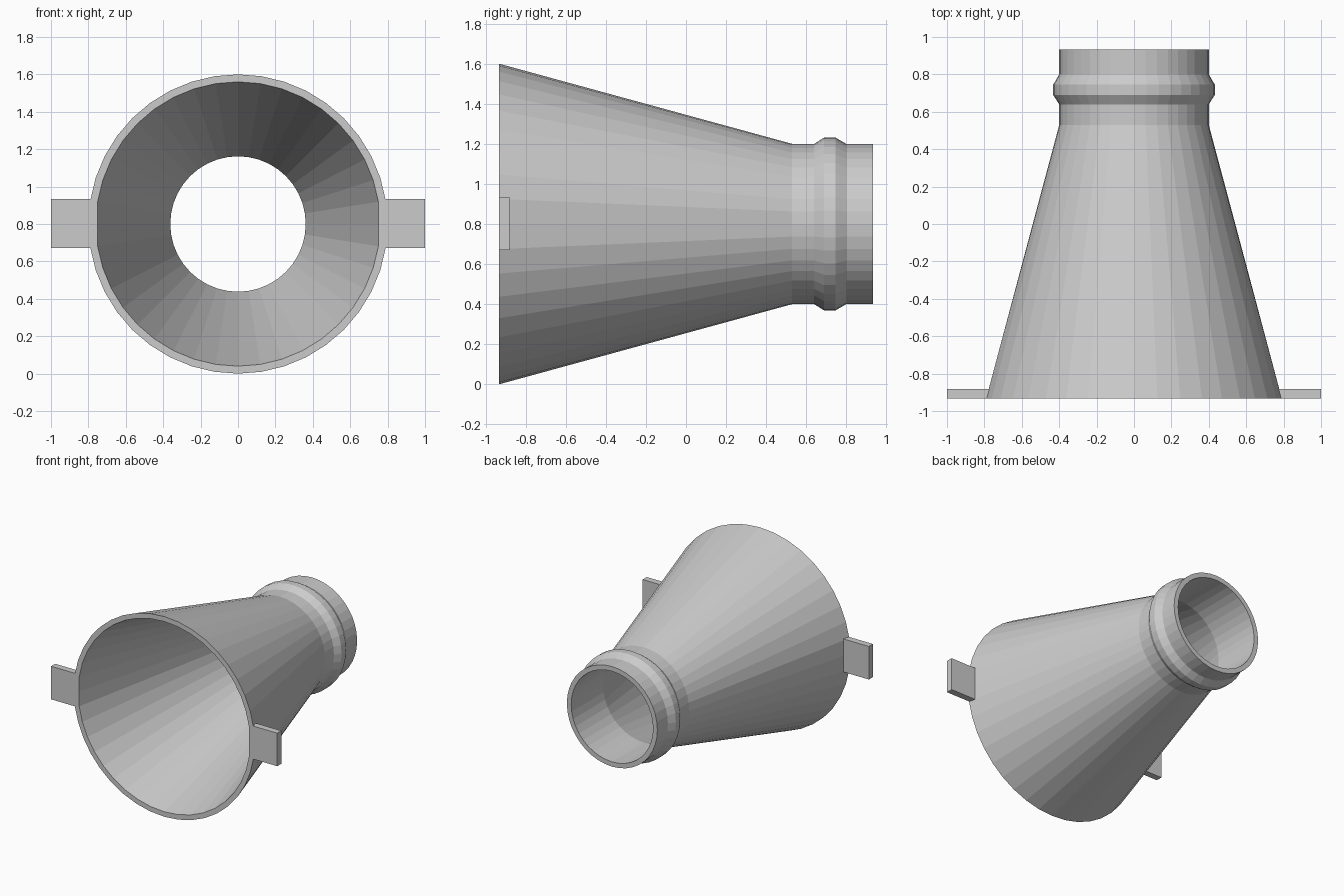
import bpy, bmesh
from math import sin, cos, pi

if "Cube" in bpy.data.objects:
    bpy.data.objects.remove(bpy.data.objects["Cube"])

SEG = 40
AXIS_Z = 0.8
FRONT = -0.933
BACK = 0.933

# closed wall profile (y, radius): outside front to back, then inside back to front
profile = [(FRONT, 0.80), (0.53, 0.40), (0.64, 0.40), (0.69, 0.432), (0.745, 0.432),
           (0.80, 0.40), (BACK, 0.40), (BACK, 0.362), (0.53, 0.362), (FRONT, 0.76)]


def finish(bm, name):
    bmesh.ops.recalc_face_normals(bm, faces=bm.faces)
    mesh = bpy.data.meshes.new(name)
    bm.to_mesh(mesh)
    bm.free()
    obj = bpy.data.objects.new(name, mesh)
    bpy.context.collection.objects.link(obj)
    return obj


# funnel wall, with the mouth flattened where the tabs attach
bm = bmesh.new()
rings = []
for y, r in profile:
    limit = r * cos(2 * pi / SEG) if y == FRONT else r
    ring = []
    for i in range(SEG):
        a = 2 * pi * i / SEG
        x = max(-limit, min(limit, r * cos(a)))
        ring.append(bm.verts.new((x, y, AXIS_Z + r * sin(a))))
    rings.append(ring)
for k, ring in enumerate(rings):
    nxt = rings[(k + 1) % len(rings)]
    for i in range(SEG):
        j = (i + 1) % SEG
        bm.faces.new((ring[i], ring[j], nxt[j], nxt[i]))
finish(bm, "funnel")

# mounting tabs on both sides of the mouth
for side, name in ((-1, "left_tab"), (1, "right_tab")):
    bm = bmesh.new()
    bmesh.ops.create_cube(bm, size=1)
    bmesh.ops.scale(bm, vec=(0.23, 0.052, 0.264), verts=bm.verts)
    bmesh.ops.translate(bm, vec=(side * 0.885, FRONT + 0.026, 0.803), verts=bm.verts)
    finish(bm, name)
